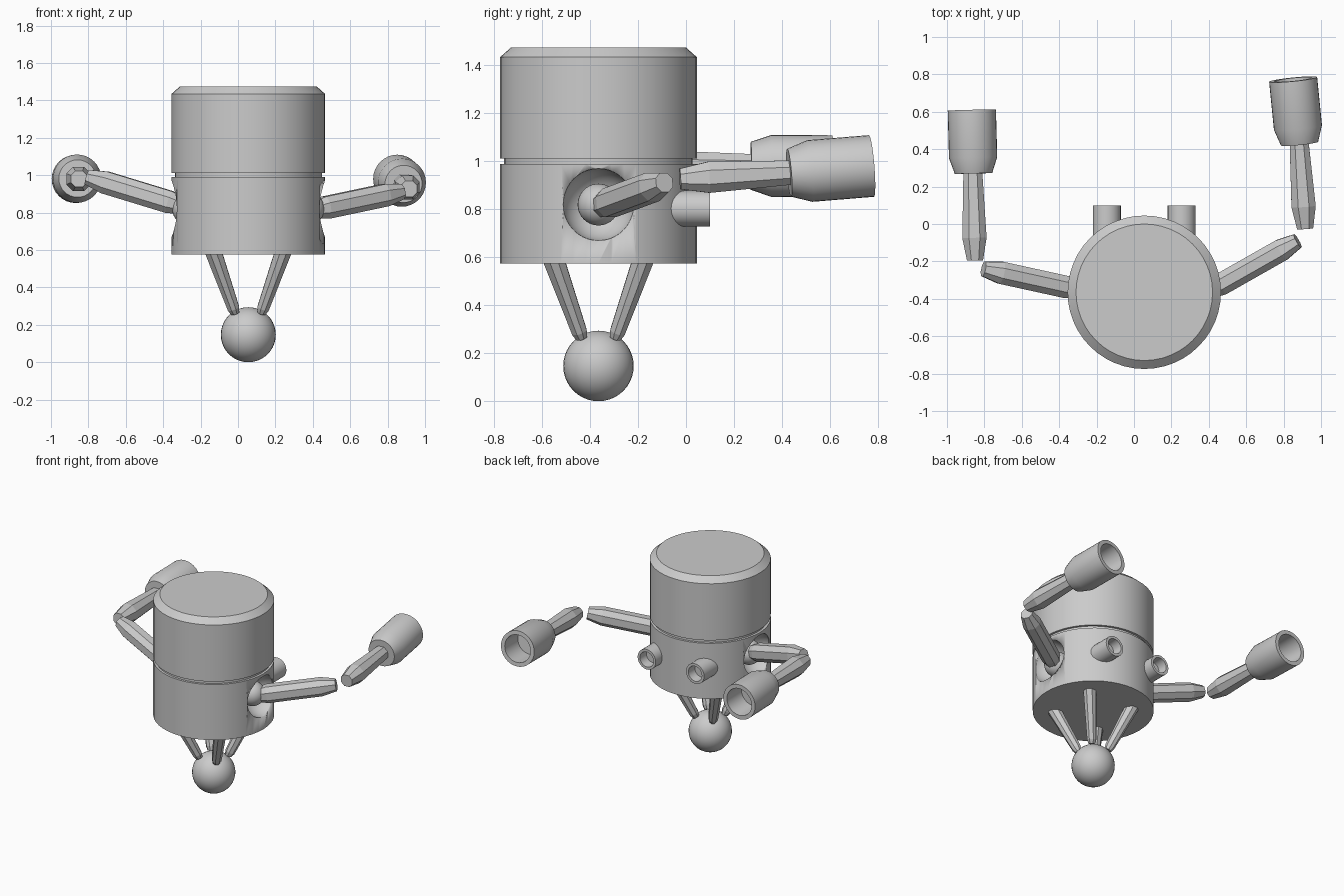
import bpy, bmesh, math
from mathutils import Vector

if "Cube" in bpy.data.objects:
    bpy.data.objects.remove(bpy.data.objects["Cube"])

CX, CY = 0.055, -0.365   # axis of the body


def circle(n):
    return [(math.cos(2 * math.pi * i / n), math.sin(2 * math.pi * i / n)) for i in range(n)]


# square with chamfered corners
BAR = [(1, -.45), (1, .45), (.45, 1), (-.45, 1), (-1, .45), (-1, -.45), (-.45, -1), (.45, -1)]


def loft(name, section, profile, p0, p1, smooth=True):
    """Scale a section along p0-p1; profile is (radius, fraction of length)."""
    p0, p1 = Vector(p0), Vector(p1)
    axis = p1 - p0
    q = axis.to_track_quat('Z', 'Y')
    bm = bmesh.new()
    rings = [[bm.verts.new(p0 + axis * t + q @ Vector((x * r, y * r, 0))) for x, y in section]
             for r, t in profile]
    n = len(section)
    for a, b in zip(rings, rings[1:]):
        for i in range(n):
            j = (i + 1) % n
            bm.faces.new((a[i], a[j], b[j], b[i]))
    bm.faces.new(rings[0][::-1])
    bm.faces.new(rings[-1])
    return finish(name, bm, smooth)


def ball(name, centre, r):
    bm = bmesh.new()
    bmesh.ops.create_uvsphere(bm, u_segments=32, v_segments=20, radius=r)
    bmesh.ops.translate(bm, verts=bm.verts, vec=centre)
    return finish(name, bm, True)


def finish(name, bm, smooth):
    bmesh.ops.recalc_face_normals(bm, faces=bm.faces)
    me = bpy.data.meshes.new(name)
    bm.to_mesh(me)
    bm.free()
    ob = bpy.data.objects.new(name, me)
    bpy.context.collection.objects.link(ob)
    if smooth:
        bpy.ops.object.select_all(action='DESELECT')
        ob.select_set(True)
        bpy.context.view_layer.objects.active = ob
        bpy.ops.object.shade_smooth_by_angle(angle=math.radians(30))
    return ob


# body drum with groove and chamfered lid
H0, H1 = 0.575, 1.475
levels = [(.41, .575), (.41, .99), (.393, .99), (.393, 1.012), (.41, 1.012), (.41, 1.435), (.365, 1.475)]
body = loft("body", circle(48), [(r, (z - H0) / (H1 - H0)) for r, z in levels],
            (CX, CY, H0), (CX, CY, H1))

# shoulder sockets and balls
for side, s in (("left", -1), ("right", 1)):
    cutter = ball(side + "_socket_cutter", (CX + s * .41, CY, .82), .15)
    cutter.hide_render = True
    cutter.hide_set(True)
    cut = body.modifiers.new(side + "_socket", 'BOOLEAN')
    cut.operation = 'DIFFERENCE'
    cut.solver = 'EXACT'
    cut.object = cutter
    ball(side + "_shoulder", (CX + s * .32, CY, .82), .087)

# wheel ball and its four struts
ball("wheel_ball", (CX, CY, .147), .147)
for i, (sx, sy) in enumerate([(-1, -1), (1, -1), (1, 1), (-1, 1)]):
    loft("wheel_strut_%d" % (i + 1), BAR, [(.022, 0), (.031, .08), (.043, 1)],
         (CX + sx * .07, CY + sy * .07, .262), (CX + sx * .19, CY + sy * .19, .60), False)

# rear exhaust pipes
for side, s in (("left", -1), ("right", 1)):
    x = CX + s * .2
    loft(side + "_exhaust", circle(24), [(.075, 0), (.075, 1), (.056, 1), (.052, .6)],
         (x, -.08, .803), (x, .1, .803))

# arms: shoulder, elbow, forearm start, wrist, hand end
arms = {
    "right": [(.39, CY, .81), (.875, -.09, .912), (.915, -.025, .927), (.882, .45, .954),
              (.885, .43, .953), (.851, .773, .981)],
    "left": [(-.28, -.355, .83), (-.805, -.24, .99), (-.85, -.195, .98), (-.862, .29, .98),
             (-.858, .27, .982), (-.867, .61, .98)],
}
for side, p in arms.items():
    loft(side + "_upper_arm", BAR, [(.04, 0), (.06, .16), (.06, .82), (.04, 1)], p[0], p[1], False)
    loft(side + "_forearm", BAR, [(.043, 0), (.065, .25), (.05, 1)], p[2], p[3], False)
    loft(side + "_hand", circle(32), [(.1, 0), (.129, .25), (.129, 1), (.1, 1), (.095, .5)], p[4], p[5])
